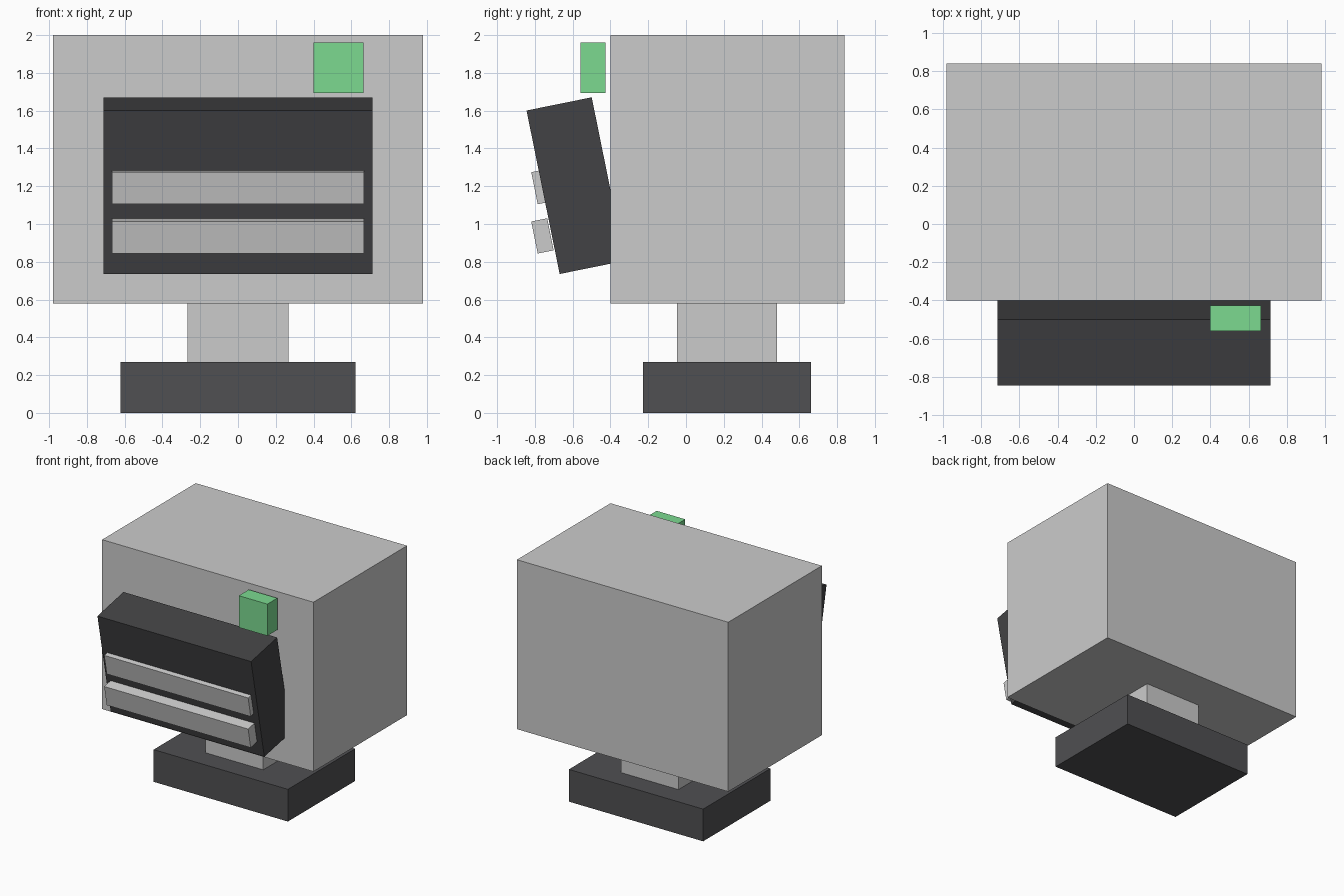
import bpy
import math

if "Cube" in bpy.data.objects:
    bpy.data.objects.remove(bpy.data.objects["Cube"])


def material(name, rgb):
    m = bpy.data.materials.new(name)
    m.diffuse_color = (*rgb, 1.0)
    m.use_nodes = True
    m.node_tree.nodes["Principled BSDF"].inputs["Base Color"].default_value = m.diffuse_color
    return m


def box(name, centre, size, tilt=0.0, mat=None):
    bpy.ops.mesh.primitive_cube_add(size=1, location=centre, rotation=(tilt, 0, 0))
    ob = bpy.context.object
    ob.name = name
    ob.scale = size
    bpy.ops.object.transform_apply(location=False, rotation=False, scale=True)
    if mat:
        ob.data.materials.append(mat)
    return ob


dark = material("dark_panel", (0.055, 0.055, 0.058))
charcoal = material("dark_base", (0.08, 0.08, 0.085))
green = material("green_light", (0.2, 0.7, 0.28))
TILT = math.radians(11.45)

# Stand
box("base", (0, 0.217, 0.135), (1.245, 0.89, 0.27), mat=charcoal)
box("neck", (0, 0.217, 0.425), (0.535, 0.53, 0.315))

# Main housing
box("housing", (0, 0.22, 1.29), (1.96, 1.24, 1.42))

# Tilted front panel, partly sunk into the housing
box("front_panel", (0, -0.584, 1.203), (1.425, 0.352, 0.883), TILT, dark)

# Two bars parallel to the panel
for label, z in (("lower", 0.937), ("upper", 1.198)):
    box(f"{label}_bar", (0, -0.76, z), (1.335, 0.086, 0.173), TILT)

# Floating green indicator block
box("indicator", (0.531, -0.493, 1.827), (0.265, 0.132, 0.266), mat=green)
